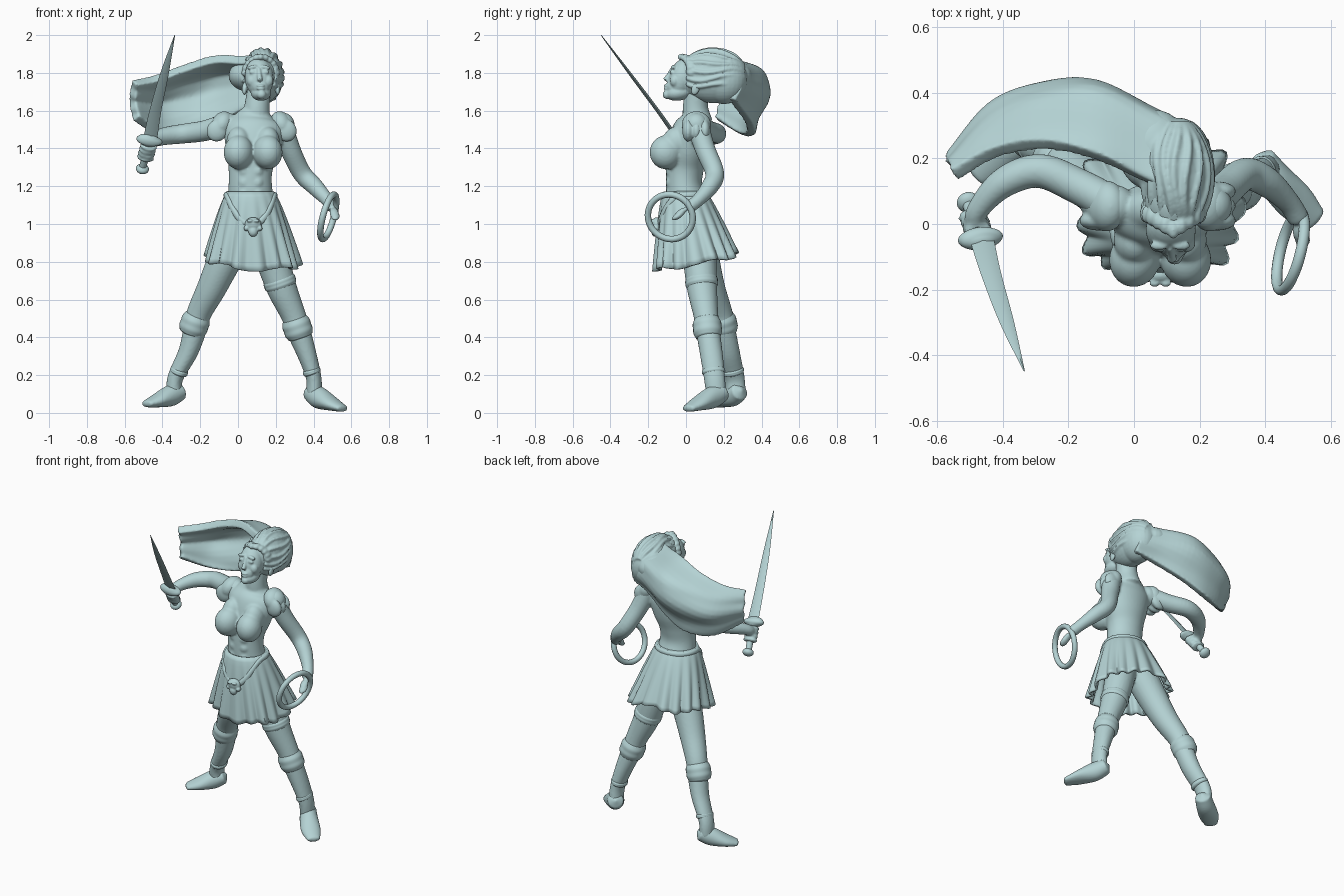
import bpy, bmesh, math
from math import sin, cos, pi
from mathutils import Vector, Matrix, Euler

cube = bpy.data.objects.get("Cube")
if cube:
    bpy.data.objects.remove(cube)

clay = bpy.data.materials.new("pale teal clay")
clay.use_nodes = True
tint = (0.46, 0.65, 0.66, 1)
clay.diffuse_color = tint
clay.node_tree.nodes["Principled BSDF"].inputs["Base Color"].default_value = tint


def spline(points, steps):
    """Catmull-Rom resampling of tuples of any length."""
    pts = [Vector(p) for p in points]
    pts = [pts[0] * 2 - pts[1]] + pts + [pts[-1] * 2 - pts[-2]]
    out = []
    for a, b, c, d in zip(pts, pts[1:], pts[2:], pts[3:]):
        for i in range(steps):
            t = i / steps
            out.append((b * 2 + (c - a) * t + (a * 2 - b * 5 + c * 4 - d) * t * t
                        + (b * 3 - a - c * 3 + d) * t ** 3) / 2)
    return out + [pts[-2]]


def tube(bm, rows, ref="X", seg=24, steps=6, closed=False):
    """Loft along rows of x, y, z, radius and optional second radius."""
    rows = [tuple(r) + (r[3],) if len(r) == 4 else tuple(r) for r in rows]
    line = [Vector(r) for r in rows] if closed else spline(rows, steps)
    axis = Vector([ref == k for k in "XYZ"])
    n, rings, ends = len(line), [], []
    for i, p in enumerate(line):
        lo, hi = (i - 1, (i + 1) % n) if closed else (max(i - 1, 0), min(i + 1, n - 1))
        t = (Vector(line[hi][:3]) - Vector(line[lo][:3])).normalized()
        u = (axis - t * axis.dot(t)).normalized()
        v = t.cross(u)
        c = Vector(p[:3])
        rings.append([bm.verts.new(c + u * p[3] * cos(2 * pi * k / seg) + v * p[4] * sin(2 * pi * k / seg))
                      for k in range(seg)])
        if not closed and i in (0, n - 1):
            ends.append(bm.verts.new(c + t * min(p[3], p[4]) * (0.5 if i else -0.5)))
    pairs = list(zip(rings, rings[1:])) + ([(rings[-1], rings[0])] if closed else [])
    for a, b in pairs:
        for k in range(seg):
            bm.faces.new((a[k - 1], a[k], b[k], b[k - 1]))
    for tip, ring in zip(ends, (rings[0], rings[-1])):
        for k in range(seg):
            bm.faces.new((ring[k - 1], ring[k], tip))


def blob(bm, loc, size, rot=(0, 0, 0)):
    m = Matrix.Translation(loc) @ Euler(rot).to_matrix().to_4x4() @ Matrix.Diagonal((*size, 1))
    bmesh.ops.create_uvsphere(bm, u_segments=28, v_segments=18, radius=1, matrix=m)


def finish(name, bm, voxel=0, smooth=3, thick=0):
    bmesh.ops.recalc_face_normals(bm, faces=bm.faces)
    mesh = bpy.data.meshes.new(name)
    bm.to_mesh(mesh)
    bm.free()
    mesh.materials.append(clay)
    mesh.shade_smooth()
    mesh.set_sharp_from_angle(angle=math.radians(50))
    ob = bpy.data.objects.new(name, mesh)
    bpy.context.collection.objects.link(ob)
    if thick:
        mod = ob.modifiers.new("thickness", "SOLIDIFY")
        mod.thickness, mod.offset = thick, 0
    if voxel:
        mod = ob.modifiers.new("blend", "REMESH")
        mod.mode, mod.voxel_size, mod.use_smooth_shade = "VOXEL", voxel, True
        mod = ob.modifiers.new("soften", "SMOOTH")
        mod.factor, mod.iterations = 0.5, smooth


# Body: torso, neck, bust, limbs and hands blended into one skin
bm = bmesh.new()
tube(bm, [(.075, .04, .93, .15, .12), (.07, .01, 1.08, .13, .115), (.065, -.01, 1.2, .115, .096),
          (.067, -.005, 1.3, .118, .1), (.078, .01, 1.4, .145, .11), (.085, .03, 1.5, .155, .1),
          (.09, .045, 1.56, .11, .07), (.1, .045, 1.61, .06, .055)], seg=40)
tube(bm, [(.095, .06, 1.54, .08), (.1, .05, 1.62, .067), (.115, .06, 1.73, .062)])
for x, turn in ((.003, -.25), (.157, .25)):
    blob(bm, (x, -.105, 1.38), (.078, .088, .09), (-.2, 0, turn))
    blob(bm, (x, -.05, 1.43), (.065, .075, .085))
for x in (.035, .1):
    for z in (1.16, 1.22, 1.28):
        blob(bm, (x, -.083, z), (.033, .024, .033))
for x in (-.06, .235):
    blob(bm, (x, .055, 1.525), (.065, .065, .065))
tube(bm, [(-.05, .05, 1.535, .058), (-.17, .115, 1.495, .055), (-.29, .162, 1.478, .052),
          (-.4, .125, 1.462, .046), (-.475, .045, 1.43, .034), (-.485, 0, 1.4, .034)], ref="Z")
tube(bm, [(.23, .06, 1.53, .06), (.275, .1, 1.4, .054), (.338, .152, 1.27, .05),
          (.405, .128, 1.2, .046), (.47, .068, 1.13, .035), (.502, .018, 1.09, .034)])
tube(bm, [(.14, .04, .95, .1), (.18, .07, .82, .09), (.232, .085, .66, .08), (.292, .105, .52, .066),
          (.322, .117, .43, .063), (.368, .136, .3, .05, .06), (.4, .15, .19, .041, .056),
          (.405, .16, .1, .042, .054)])
tube(bm, [(0, .06, .95, .1), (-.075, .09, .8, .09), (-.14, .13, .66, .078), (-.205, .18, .53, .066),
          (-.228, .2, .44, .062), (-.265, .225, .32, .052, .06), (-.33, .255, .19, .042, .055),
          (-.34, .265, .1, .042, .052)])
for i in range(4):
    f = i / 3
    blob(bm, (-.49 + f * .016, .02 - f * .045, 1.352 + f * .06), (.048, .036, .014), (.63, .2, 0))
    blob(bm, (.515 - f * .008, -.045 + f * .022, 1.04 + f * .026), (.024, .036, .015), (.5, 0, 0))
finish("body", bm, voxel=.008)

# Feet
for name, rows in {
    "left_boot_foot": [(.385, .195, .11, .048, .048), (.43, .135, .08, .058, .056),
                       (.495, .065, .048, .037, .06), (.555, .01, .022, .018, .04)],
    "right_boot_foot": [(-.305, .285, .115, .048, .048), (-.36, .245, .09, .056, .056),
                        (-.43, .195, .064, .036, .06), (-.485, .15, .047, .018, .04)]}.items():
    bm = bmesh.new()
    tube(bm, rows, ref="Z")
    finish(name, bm, voxel=.007)


# Bands around the legs
def band(name, loc, lean, radius, height, bulge=1.15, depth=1):
    bm = bmesh.new()
    c, d = Vector(loc), Vector(lean).normalized() * height / 2
    sizes = [(k, radius * (bulge if abs(k) < .9 else 1)) for k in (-1, -.5, 0, .5, 1)]
    tube(bm, [(*(c + d * k), r, r * depth) for k, r in sizes])
    finish(name, bm)


left_leg, right_leg = (-.35, -.1, 1), (.35, -.22, 1)
band("left_knee_cuff", (.315, .113, .45), left_leg, .066, .1)
band("right_knee_cuff", (-.23, .195, .47), right_leg, .066, .1)
band("left_thigh_band", (.222, .083, .69), left_leg, .081, .05, 1.07)
band("left_boot_strap", (.39, .146, .22), left_leg, .044, .025, 1.08, 1.3)
band("right_boot_strap", (-.312, .247, .22), right_leg, .045, .025, 1.08, 1.25)

# Shoulder pads
for name, x, turn in (("left_shoulder_pad", .232, -.45), ("right_shoulder_pad", -.085, .5)):
    bm = bmesh.new()
    blob(bm, (x, .055, 1.525), (.058, .078, .075), (0, turn, 0))
    for y in (.01, .055, .1):
        blob(bm, (x + turn * -.05, y, 1.495), (.056, .03, .06), (0, turn, 0))
    finish(name, bm, voxel=.007)


# Pleated skirt with a slightly squared outline
def skirt_point(a, t, pleat=.065):
    r = 1 + pleat * t * (cos(17 * a) + .4 * sin(7 * a + 1))
    hem = .80 + .04 * sin(a) - .015 * cos(a) + .012 * sin(5 * a)
    grow = t ** .75
    square = 1 - .2 * t
    c = math.copysign(abs(cos(a)) ** square, cos(a))
    s = math.copysign(abs(sin(a)) ** square, sin(a))
    return Vector((.066 + .012 * t + (.117 + .123 * grow) * r * c,
                   -.008 + .06 * t + (.105 + .107 * grow) * r * s, 1.17 + (hem - 1.17) * t))


bm = bmesh.new()
seg, levels = 136, 14
grid = [[bm.verts.new(skirt_point(2 * pi * k / seg, j / levels)) for k in range(seg)]
        for j in range(levels + 1)]
for a, b in zip(grid, grid[1:]):
    for k in range(seg):
        bm.faces.new((a[k - 1], a[k], b[k], b[k - 1]))
finish("pleated_skirt", bm, thick=.014)

# Hip belt dipping to a skull buckle
bm = bmesh.new()
ring = [skirt_point(2 * pi * k / 64, .05 + .36 * max(0, -sin(2 * pi * k / 64)) ** 3, 0) for k in range(64)]
tube(bm, [(*p, .018, .013) for p in ring], ref="Z", seg=10, closed=True)
finish("hip_belt", bm)
bm = bmesh.new()
blob(bm, (.08, -.155, 1.0), (.044, .028, .036))
blob(bm, (.08, -.162, .96), (.025, .022, .028))
for side in (-1, 1):
    blob(bm, (.08 + side * .036, -.16, .977), (.014, .018, .014))
    blob(bm, (.08 + side * .017, -.18, 1.017), (.017, .012, .009))
finish("skull_buckle", bm, voxel=.005, smooth=2)

# Head with face features, chin raised and turned a little to the left
bm = bmesh.new()
blob(bm, (.12, .07, 1.785), (.09, .12, .12))
blob(bm, (.112, -.02, 1.775), (.076, .07, .108), (-.32, -.08, 0))
blob(bm, (.122, -.04, 1.695), (.054, .07, .042), (.15, 0, 0))
blob(bm, (.124, -.098, 1.685), (.026, .026, .024))
blob(bm, (.12, -.07, 1.725), (.044, .036, .045))
tube(bm, [(.11, -.072, 1.825, .01), (.113, -.09, 1.79, .012), (.116, -.108, 1.762, .015)], seg=12)
for z in (1.717, 1.732):
    blob(bm, (.12, -.104, z), (.022, .014, .008))
for side in (-1, 1):
    blob(bm, (.11 + side * .034, -.066, 1.83), (.028, .014, .011), (0, side * .2, 0))
    blob(bm, (.112 + side * .032, -.074, 1.804), (.02, .011, .011))
    blob(bm, (.117 + side * .042, -.06, 1.757), (.028, .026, .032))
    blob(bm, (.122 + side * .088, .05, 1.715), (.013, .022, .034), (-.3, 0, 0))
finish("head", bm, voxel=.005)

# Hair cap with fine strands and a curled fringe
bm = bmesh.new()
core, size = Vector((.132, .145, 1.783)), Vector((.106, .175, .143))
blob(bm, core, size)
blob(bm, (.135, .2, 1.765), (.102, .125, .13))
blob(bm, (.06, .225, 1.785), (.11, .125, .085))
for i in range(13):
    k = (i - 6) * .33
    rows = []
    for j in range(8):
        s = .65 + j * .3
        w = k + .12 * sin(s * 3 + i)
        rows.append((*(core + Vector((size.x * sin(w) * sin(s), -size.y * cos(s),
                                     size.z * cos(w) * sin(s)))), .011))
    tube(bm, rows, seg=10, steps=3)
for i in range(11):
    a = (i - 5) * .3
    blob(bm, (.12 + .085 * sin(a), -.018 + .05 * abs(sin(a)), 1.793 + .09 * cos(a)), (.018, .028, .019))
finish("hair_cap", bm, voxel=.006, smooth=4)

# Wind-blown hair: a curled sheet sweeping to the right side
top = spline([(.16, .08, 1.89), (.03, .13, 1.87), (-.12, .2, 1.875), (-.28, .24, 1.83),
              (-.43, .22, 1.775), (-.55, .155, 1.75)], 6)
back = spline([(.18, .26, 1.81), (.05, .33, 1.8), (-.12, .415, 1.765), (-.28, .405, 1.71),
               (-.43, .345, 1.66), (-.56, .19, 1.65)], 6)
low = spline([(.2, .25, 1.66), (.07, .275, 1.62), (-.1, .325, 1.54), (-.25, .335, 1.48),
              (-.41, .28, 1.48), (-.54, .16, 1.56)], 6)
bm = bmesh.new()
rows = []
for i, (a, b, c) in enumerate(zip(top, back, low)):
    strip = spline([a, b, c], 8)
    for j, p in enumerate(strip):
        p.y += .008 * sin(j * 1.1 + i * .16)
    rows.append([bm.verts.new(p) for p in strip])
for a, b in zip(rows, rows[1:]):
    for k in range(1, len(a)):
        bm.faces.new((a[k - 1], a[k], b[k], b[k - 1]))
finish("flowing_hair", bm, voxel=.008, smooth=6, thick=.05)

# Sword: blade, guard, grip and pommel
bm = bmesh.new()
tube(bm, [(-.465, -.045, 1.45, .037, .011), (-.437, -.15, 1.6, .031, .01),
          (-.388, -.3, 1.8, .022, .008), (-.335, -.449, 1.999, .002, .002)], seg=4)
finish("sword_blade", bm)
bm = bmesh.new()
tube(bm, [(-.473, -.028, 1.423, .03, .025), (-.47, -.04, 1.438, .068, .036),
          (-.466, -.052, 1.454, .062, .032), (-.462, -.06, 1.467, .034, .018)], steps=4)
finish("sword_guard", bm)
bm = bmesh.new()
tube(bm, [(-.505, .06, 1.3, .019), (-.47, -.035, 1.435, .022)], steps=3)
blob(bm, (-.506, .066, 1.292), (.035, .035, .024), (.63, .2, 0))
finish("sword_grip", bm)

# Throwing ring held in the left hand
bm = bmesh.new()
hub, normal = Vector((.478, -.083, 1.038)), Vector((1, -.25, -.27))
turn = normal.to_track_quat("Z", "Y")
tube(bm, [(*(hub + turn @ Vector((.122 * cos(k * pi / 30), .122 * sin(k * pi / 30), 0))), .017)
          for k in range(60)], seg=12, closed=True)
finish("throwing_ring", bm)
